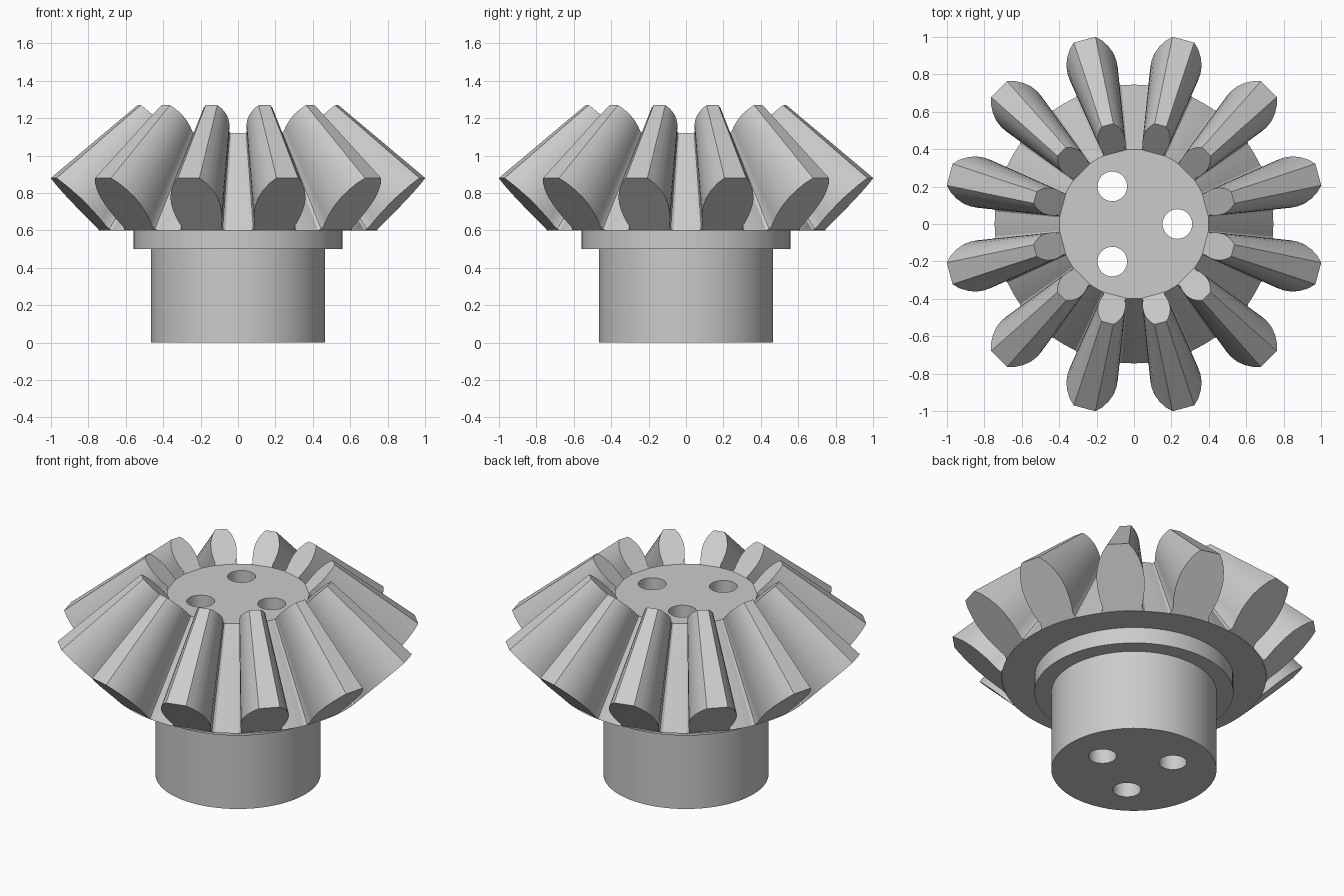
import bpy, bmesh, math
from mathutils import Vector

old = bpy.data.objects.get("Cube")
if old:
    bpy.data.objects.remove(old, do_unlink=True)

TEETH = 12
APEX = Vector((0, 0, 1.72))     # all tooth edges converge here
SHRINK = 0.536                  # small end size relative to the large end
ROOT_R, TIP_R, ROOT_Z, TIP_Z = 0.745, 1.022, 0.6, 0.88

steel = bpy.data.materials.new("grey steel")
steel.use_nodes = True
colour = (0.6, 0.6, 0.6, 1)
steel.diffuse_color = colour
steel.node_tree.nodes["Principled BSDF"].inputs["Base Color"].default_value = colour


def make_object(name, bm):
    bmesh.ops.recalc_face_normals(bm, faces=bm.faces)
    mesh = bpy.data.meshes.new(name)
    bm.to_mesh(mesh)
    bm.free()
    mesh.materials.append(steel)
    obj = bpy.data.objects.new(name, mesh)
    bpy.context.collection.objects.link(obj)
    return obj


def smooth(obj):
    bpy.ops.object.select_all(action="DESELECT")
    obj.select_set(True)
    bpy.context.view_layer.objects.active = obj
    bpy.ops.object.shade_smooth_by_angle(angle=math.radians(30))


def lathe(name, profile, sides=96):
    bm = bmesh.new()
    rings = []
    for r, z in profile:
        rings.append([bm.verts.new((r * math.cos(2 * math.pi * i / sides),
                                    r * math.sin(2 * math.pi * i / sides), z))
                      for i in range(sides)])
    for a, b in zip(rings, rings[1:]):
        for i in range(sides):
            j = (i + 1) % sides
            bm.faces.new((a[i], a[j], b[j], b[i]))
    bm.faces.new(rings[0][::-1])
    bm.faces.new(rings[-1])
    return make_object(name, bm)


# Hub, collar and root cone in one turned body
body = lathe("gear_body", [(0.465, 0), (0.465, 0.5), (0.56, 0.5), (0.56, ROOT_Z),
                           (ROOT_R, ROOT_Z), (ROOT_R * SHRINK, 1.12)])

# Three bolt holes through the body
bm = bmesh.new()
for k in range(3):
    a = 2 * math.pi * k / 3
    made = bmesh.ops.create_cone(bm, cap_ends=True, segments=48,
                                 radius1=0.079, radius2=0.079, depth=2)
    bmesh.ops.translate(bm, verts=made["verts"],
                        vec=(0.232 * math.cos(a), 0.232 * math.sin(a), 0.56))
cutter = make_object("hole_cutter", bm)
cut = body.modifiers.new("bolt_holes", "BOOLEAN")
cut.operation = "DIFFERENCE"
cut.solver = "EXACT"
cut.object = cutter
bpy.context.view_layer.objects.active = body
bpy.ops.object.modifier_apply(modifier=cut.name)
bpy.data.objects.remove(cutter, do_unlink=True)
smooth(body)

# Half tooth outline on the back cone: radius, half width
HALF = [(ROOT_R, 0.128), (0.752, 0.115), (0.768, 0.112), (0.80, 0.124),
        (0.84, 0.133), (0.88, 0.136), (0.92, 0.131), (0.96, 0.114),
        (0.995, 0.09), (TIP_R, 0.06)]
OUTLINE = HALF + [(r, -w) for r, w in reversed(HALF)]


def back_cone_point(r, w, angle):
    a = angle + w / r
    z = ROOT_Z + (r - ROOT_R) * (TIP_Z - ROOT_Z) / (TIP_R - ROOT_R)
    return Vector((r * math.cos(a), r * math.sin(a), z))


# Tapered teeth running from the back cone towards the apex
bm = bmesh.new()
for k in range(TEETH):
    angle = 2 * math.pi * (k + 0.5) / TEETH
    large = [back_cone_point(r, w, angle) for r, w in OUTLINE]
    outer = [bm.verts.new(p) for p in large]
    inner = [bm.verts.new(APEX + (p - APEX) * SHRINK) for p in large]
    n = len(outer)
    bm.faces.new(outer)
    bm.faces.new(inner[::-1])
    for i in range(n):
        j = (i + 1) % n
        bm.faces.new((outer[j], outer[i], inner[i], inner[j]))
smooth(make_object("gear_teeth", bm))
